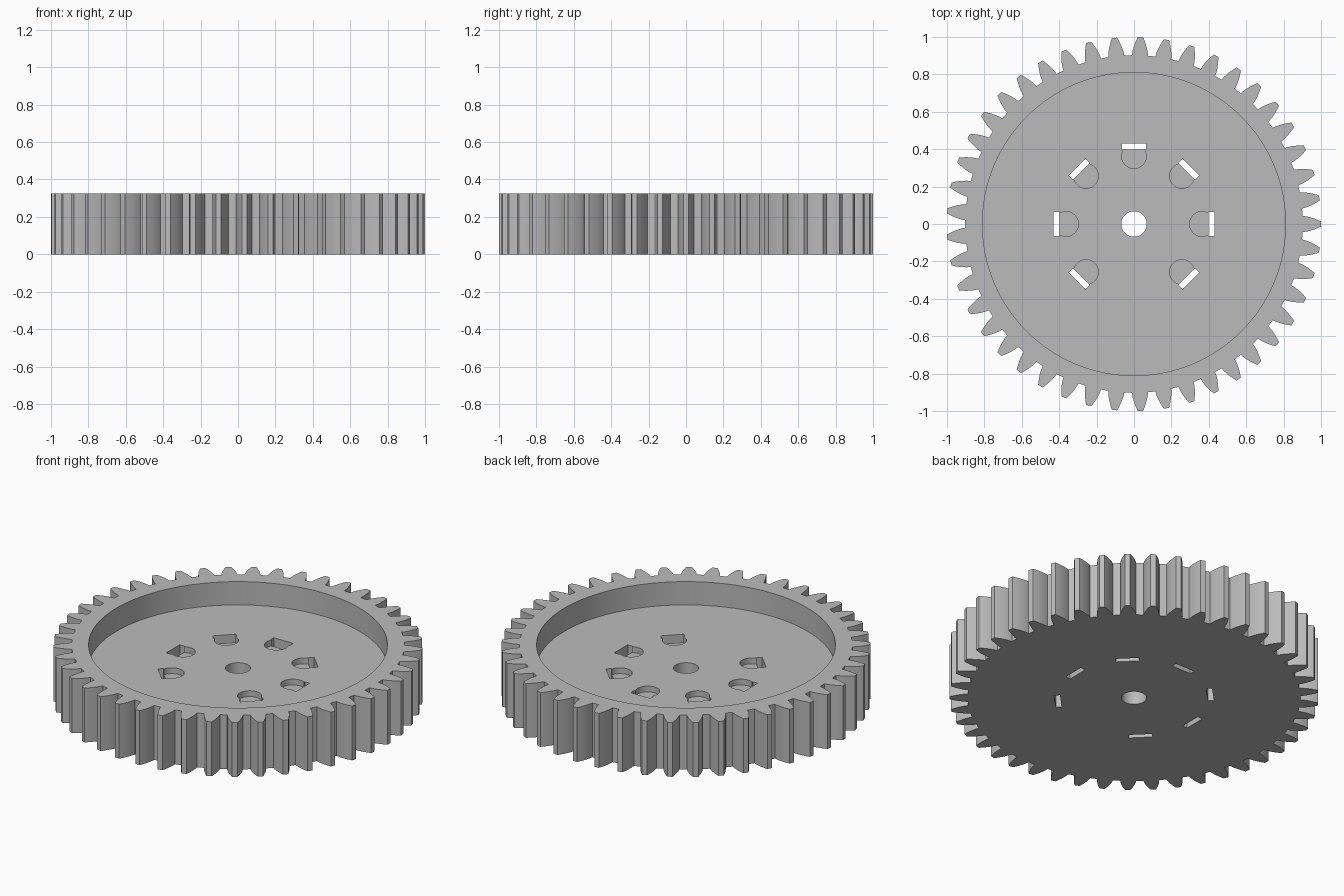
import bpy, bmesh, math
from mathutils import Matrix

if "Cube" in bpy.data.objects:
    bpy.data.objects.remove(bpy.data.objects["Cube"])

TEETH, HEIGHT, FLOOR = 45, 0.325, 0.186
TIP_R, ROOT_R, PITCH_R = 1.0, 0.902, 0.957
BASE_R = PITCH_R * math.cos(math.radians(20))

grey = bpy.data.materials.new("light grey")
grey.diffuse_color = (0.5, 0.5, 0.5, 1)
grey.use_nodes = True
grey.node_tree.nodes["Principled BSDF"].inputs["Base Color"].default_value = grey.diffuse_color


def prism(name, pts, z0, z1):
    """Extrude a closed outline between two heights."""
    bm = bmesh.new()
    face = bm.faces.new([bm.verts.new((x, y, z0)) for x, y in pts])
    ext = bmesh.ops.extrude_face_region(bm, geom=[face])
    bmesh.ops.translate(bm, vec=(0, 0, z1 - z0),
                        verts=[v for v in ext["geom"] if isinstance(v, bmesh.types.BMVert)])
    bmesh.ops.recalc_face_normals(bm, faces=bm.faces)
    me = bpy.data.meshes.new(name)
    bm.to_mesh(me)
    bm.free()
    me.materials.append(grey)
    ob = bpy.data.objects.new(name, me)
    bpy.context.collection.objects.link(ob)
    return ob


def circle(r, n, cx=0.0, cy=0.0):
    return [(cx + r * math.cos(2 * math.pi * i / n), cy + r * math.sin(2 * math.pi * i / n))
            for i in range(n)]


def involute(r):
    a = math.acos(min(1, BASE_R / r))
    return math.tan(a) - a


def half_angle(r):
    """Half the angular thickness of a tooth at radius r."""
    return math.pi / (2 * TEETH) + involute(PITCH_R) - involute(r) - 0.002


def cut(target, cutter):
    mod = target.modifiers.new("cut", 'BOOLEAN')
    mod.operation, mod.solver, mod.object = 'DIFFERENCE', 'EXACT', cutter
    bpy.context.view_layer.objects.active = target
    bpy.ops.object.modifier_apply(modifier=mod.name)
    bpy.data.objects.remove(cutter)


# Toothed body: involute flanks
radii = [ROOT_R + (TIP_R - ROOT_R) * i / 5 for i in range(6)]
outline = []
for t in range(TEETH):
    mid = 2 * math.pi * t / TEETH
    flank = [(r, mid - half_angle(r)) for r in radii]
    flank += [(r, mid + half_angle(r)) for r in reversed(radii)]
    outline += [(r * math.cos(a), r * math.sin(a)) for r, a in flank]
gear = prism("gear_wheel", outline, 0, HEIGHT)

# Round recess and axle hole
cut(gear, prism("recess", circle(0.81, 128), FLOOR, 1))
cut(gear, prism("axle_hole", circle(0.068, 48), -1, 1))

# Seven round pockets, each with a slot right through the web
for k in range(7):
    a = math.radians(-45 + 45 * k)
    cx, cy = 0.363 * math.cos(a), 0.363 * math.sin(a)
    cut(gear, prism("pocket", circle(0.066, 40, cx, cy), FLOOR - 0.035, 1))
    rot = Matrix.Rotation(a, 2)
    rect = [(0.398, -0.064), (0.430, -0.064), (0.430, 0.064), (0.398, 0.064)]
    pts = [(c * math.cos(a) - s * math.sin(a), c * math.sin(a) + s * math.cos(a)) for c, s in rect]
    cut(gear, prism("slot", pts, -1, 1))

# Smooth round walls, crisp edges
bpy.ops.object.select_all(action='DESELECT')
gear.select_set(True)
bpy.context.view_layer.objects.active = gear
bpy.ops.object.shade_smooth_by_angle(angle=math.radians(12))
